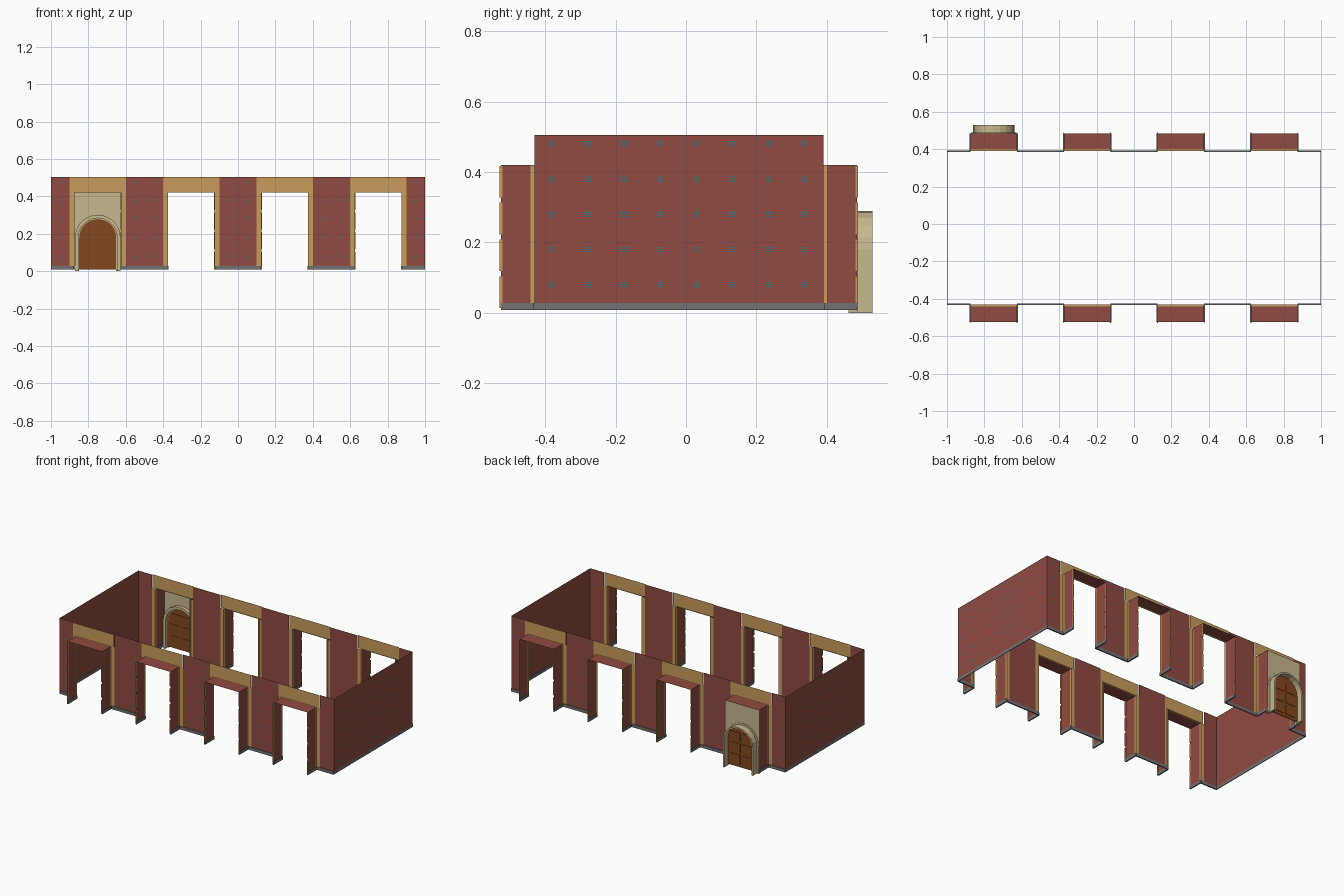
import bpy, bmesh, math

if "Cube" in bpy.data.objects:
    bpy.data.objects.remove(bpy.data.objects["Cube"])


def material(name, rgb):
    m = bpy.data.materials.new(name)
    m.diffuse_color = (*rgb, 1)
    m.use_nodes = True
    m.node_tree.nodes["Principled BSDF"].inputs["Base Color"].default_value = m.diffuse_color
    return m


RED = material("red_wall", (0.28, 0.07, 0.054))
GOLD = material("gold_wood", (0.58, 0.34, 0.107))
STONE = material("beige_stone", (0.58, 0.48, 0.28))
GREY = material("grey_skirting", (0.17, 0.17, 0.18))
BROWN = material("brown_door", (0.23, 0.065, 0.013))
TEAL = material("teal_ornament", (0.05, 0.17, 0.20))

TOP, OPEN_TOP, BASE = 0.505, 0.42, 0.01
HALF, FRAME = 0.125, 0.15           # niche half width, frame half width
BAYS = (-0.75, -0.25, 0.25, 0.75)
SIDES = {"front": (-0.43, -1), "back": (0.39, 1)}
REVEAL, DEPTH = 0.011, 0.095        # frame reveal depth, niche depth


def box(bm, x0, x1, y0, y1, z0, z1):
    """Box between limits; a zero-size direction gives a single flat face."""
    lim = [sorted(p) for p in ((x0, x1), (y0, y1), (z0, z1))]
    flat = [i for i in range(3) if lim[i][1] - lim[i][0] < 1e-7]

    def face(axis, end):
        a, b = [i for i in range(3) if i != axis]
        vs = []
        for i, j in ((0, 0), (1, 0), (1, 1), (0, 1)):
            c = [0, 0, 0]
            c[axis], c[a], c[b] = lim[axis][end], lim[a][i], lim[b][j]
            vs.append(bm.verts.new(c))
        return bm.faces.new(vs)

    if flat:
        return face(flat[0], 0)
    for axis in range(3):
        for end in (0, 1):
            face(axis, end)


def finish(bm, name, mat):
    bmesh.ops.remove_doubles(bm, verts=bm.verts, dist=1e-6)
    bmesh.ops.recalc_face_normals(bm, faces=bm.faces)
    me = bpy.data.meshes.new(name)
    bm.to_mesh(me)
    bm.free()
    me.materials.append(mat)
    ob = bpy.data.objects.new(name, me)
    bpy.context.collection.objects.link(ob)
    return ob


# End walls
for name, x in (("left", -1), ("right", 1)):
    bm = bmesh.new()
    box(bm, x, x, -0.43, 0.39, BASE, TOP)
    finish(bm, name + "_end_wall", RED)
    bm = bmesh.new()
    box(bm, x - 0.004 * (x > 0), x + 0.004 * (x < 0), -0.43, 0.39, 0.008, 0.028)
    box(bm, x, x, -0.43, 0.39, 0.008, 0.028)
    box(bm, x * 1.0005, x * 1.0005, -0.43, 0.39, 0.008, 0.028)
    finish(bm, name + "_end_skirting", GREY)

# Long walls with niches, frames and skirting
PIERS = [(-1, -0.9), (-0.6, -0.4), (-0.1, 0.1), (0.4, 0.6), (0.9, 1)]
for name, (w, s) in SIDES.items():
    wall, niche, frame, skirt, edge = (bmesh.new() for _ in range(5))
    for a, b in PIERS:
        box(wall, a, b, w, w, BASE, TOP)
        a2, b2 = max(a - 0.025, -1), min(b + 0.025, 1)
        box(skirt, a2, b2, w - 0.004, w + 0.004, 0.008, 0.028)
    for cx in BAYS:
        r, d = w + s * REVEAL, w + s * DEPTH
        # header with a recessed panel
        f = box(frame, cx - FRAME, cx + FRAME, w, w, OPEN_TOP, TOP)
        bmesh.ops.inset_region(frame, faces=[f], thickness=0.019)
        ring = bmesh.ops.inset_region(frame, faces=[f], thickness=0.004)
        for v in f.verts:
            v.co.y += s * 0.005
        box(frame, cx - HALF, cx + HALF, w, r, OPEN_TOP, OPEN_TOP)
        box(niche, cx - HALF, cx + HALF, r, d, OPEN_TOP, OPEN_TOP)
        for k in (-1, 1):
            x = cx + k * HALF
            box(frame, x, cx + k * FRAME, w, w, BASE, OPEN_TOP)
            box(frame, x - k * 0.0, x + k * 0.008, w, w - s * 0.003, 0.028, OPEN_TOP)
            box(frame, x, x, w, r, BASE, OPEN_TOP)
            box(niche, x, x, r, d, BASE, OPEN_TOP)
            box(skirt, x - 0.004, x + 0.004, w, d, 0.008, 0.028)
            # broken gold strips on the outer edge of each window niche
            if not (name == "back" and cx == BAYS[0]):
                for i in range(4):
                    z = 0.014 + i * 0.1045
                    box(edge, x - 0.002, x + 0.002, d - s * 0.004,
                        d + s * (0.005 if s < 0 else 0.003), z, z + 0.09)
    finish(wall, name + "_wall_piers", RED)
    finish(niche, name + "_window_niches", RED)
    finish(frame, name + "_niche_frames", GOLD)
    finish(skirt, name + "_skirting", GREY)
    finish(edge, name + "_window_edge_strips", GOLD)

# Small wall ornaments: short stacked bars lying on the walls
orn = bmesh.new()
for row in range(5):
    z = 0.08 + row * 0.1
    for dz in (-0.006, 0, 0.006):
        for col in range(8):
            y = -0.382 + col * 0.1027
            for x in (-1.0006, 1.0006):
                box(orn, x, x, y - 0.009, y + 0.009, z + dz - 0.0016, z + dz + 0.0016)
        for x in (-0.95, -0.55, -0.45, -0.05, 0.05, 0.45, 0.55, 0.95):
            for w, s in SIDES.values():
                y = w + s * 0.0006
                box(orn, x - 0.006, x + 0.006, y, y, z + dz - 0.0013, z + dz + 0.0013)
finish(orn, "wall_ornaments", TEAL)

# Arched doorway in the back left niche
DX, SPRING, BACK = -0.75, 0.18, 0.485


def arch(r, z0=0.0, n=10):
    pts = [(DX - r, z0)]
    for i in range(n + 1):
        t = math.pi * i / n
        pts.append((DX - r * math.cos(t), SPRING + r * math.sin(t)))
    return pts + [(DX + r, z0)]


def polygon(bm, pts, y):
    return bm.faces.new([bm.verts.new((x, y, z)) for x, z in pts])


def arch_ring(name, r0, r1, y0, y1):
    bm = bmesh.new()
    loops = [[bm.verts.new((x, y, z)) for x, z in arch(r)]
             for r, y in ((r0, y0), (r1, y0), (r1, y1), (r0, y1))]
    for i in range(4):
        a, b = loops[i], loops[(i + 1) % 4]
        for j in range(len(a) - 1):
            bm.faces.new((a[j], a[j + 1], b[j + 1], b[j]))
    for j in (0, -1):
        bm.faces.new([l[j] for l in loops])
    finish(bm, name, STONE)


bm = bmesh.new()
polygon(bm, [(DX - HALF, BASE), (DX - HALF, OPEN_TOP), (DX + HALF, OPEN_TOP),
             (DX + HALF, BASE)] + arch(0.108, BASE)[::-1], BACK)
finish(bm, "doorway_wall", STONE)
arch_ring("inner_door_arch", 0.104, 0.122, 0.462, 0.488)
arch_ring("outer_door_arch", 0.099, 0.11, 0.484, 0.53)

# Door leaf with raised panels on both faces
bm = bmesh.new()
for y in (0.484, 0.492):
    polygon(bm, arch(0.105, BASE), y)
for y0, y1 in ((0.481, 0.484), (0.492, 0.495)):
    for k in (-1, 1):
        for z0, z1 in ((0.03, 0.09), (0.105, 0.165), (0.18, 0.235)):
            box(bm, DX + k * 0.008, DX + k * 0.08, y0, y1, z0, z1)
finish(bm, "door", BROWN)
